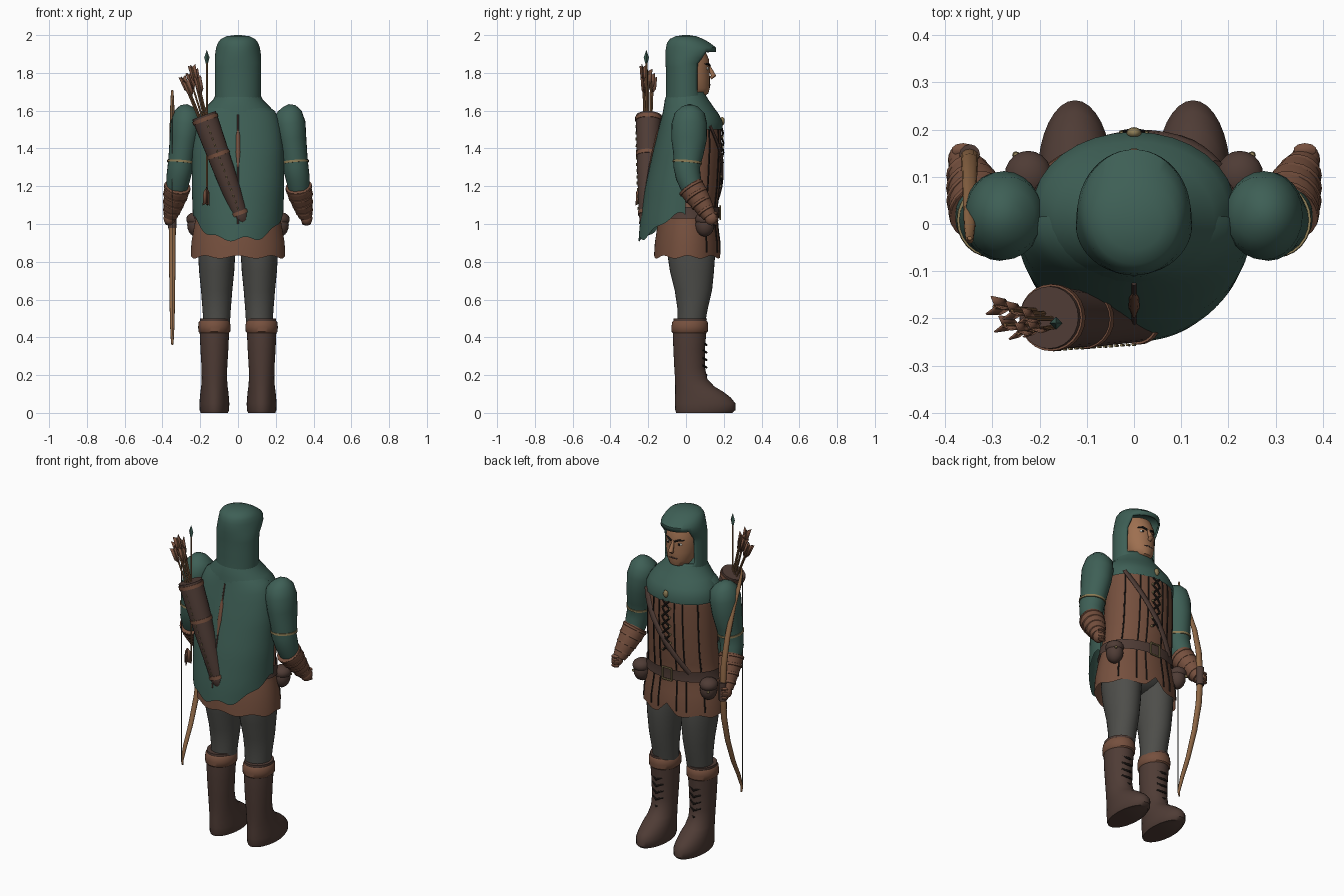
import bpy, bmesh, math
from math import sin, cos, radians, pi, tau
from mathutils import Vector

if "Cube" in bpy.data.objects:
    bpy.data.objects.remove(bpy.data.objects["Cube"])


def material(name, *rgb):
    m = bpy.data.materials.new(name)
    m.use_nodes = True
    m.diffuse_color = (*rgb, 1)
    m.node_tree.nodes["Principled BSDF"].inputs["Base Color"].default_value = (*rgb, 1)
    return m


GREEN = material("green_cloth", .048, .115, .092)
BROWN = material("brown_leather", .18, .08, .048)
DARK = material("dark_leather", .078, .045, .036)
GREY = material("grey_trousers", .075, .075, .068)
SKIN = material("skin", .34, .16, .08)
WOOD = material("bow_wood", .27, .135, .06)
GOLD = material("gold_trim", .26, .2, .09)
BLACK = material("black_thread", .016, .012, .01)
WHITE = material("eye_white", .6, .58, .52)


def finish(name, bm, mat):
    bmesh.ops.recalc_face_normals(bm, faces=bm.faces)
    mesh = bpy.data.meshes.new(name)
    bm.to_mesh(mesh)
    bm.free()
    mesh.materials.append(mat)
    mesh.shade_smooth()
    mesh.set_sharp_from_angle(angle=radians(42))
    ob = bpy.data.objects.new(name, mesh)
    bpy.context.collection.objects.link(ob)
    return ob


def skin_rings(name, rings, mat, closed=True, caps=True):
    """Bridge successive rings of points into a surface."""
    bm = bmesh.new()
    rows = [[bm.verts.new(p) for p in ring] for ring in rings]
    n = len(rows[0])
    for a, b in zip(rows, rows[1:]):
        for i in range(n if closed else n - 1):
            j = (i + 1) % n
            bm.faces.new((a[i], a[j], b[j], b[i]))
    if caps:
        bm.faces.new(rows[0])
        bm.faces.new(rows[-1])
    return finish(name, bm, mat)


def loft(name, sections, mat, cx=0, n=32, caps=True):
    """Horizontal ovals: height, half width, back y, front y."""
    return skin_rings(name, [[(cx + w * cos(i * tau / n), (b + f) / 2 + (f - b) / 2 * sin(i * tau / n), z)
                              for i in range(n)] for z, w, b, f in sections], mat, caps=caps)


def tube(name, pts, radii, mat, n=10, ref=(1, 0, 0)):
    """Sweep an oval along a path; a radius may be one number or a pair."""
    pts = [Vector(p) for p in pts]
    if not isinstance(radii, list):
        radii = [radii] * len(pts)
    rings = []
    for i, p in enumerate(pts):
        d = (pts[min(i + 1, len(pts) - 1)] - pts[max(i - 1, 0)]).normalized()
        r = Vector(ref)
        u = (r - d * d.dot(r)).normalized()
        v = d.cross(u)
        ru, rv = radii[i] if isinstance(radii[i], tuple) else (radii[i], radii[i])
        rings.append([p + u * ru * cos(k * tau / n) + v * rv * sin(k * tau / n) for k in range(n)])
    return skin_rings(name, rings, mat)


def ball(name, loc, size, mat, seg=20):
    bm = bmesh.new()
    bmesh.ops.create_uvsphere(bm, u_segments=seg, v_segments=seg // 2, radius=1)
    for v in bm.verts:
        v.co = Vector([c * s + l for c, s, l in zip(v.co, size, loc)])
    return finish(name, bm, mat)


def blend(sections, z):
    """Oval of a section list at any height."""
    for a, b in zip(sections, sections[1:]):
        if a[0] <= z <= b[0]:
            t = (z - a[0]) / (b[0] - a[0])
            return [p + (q - p) * t for p, q in zip(a[1:], b[1:])]
    return sections[0][1:] if z < sections[0][0] else sections[-1][1:]


def surface(sections, deg, z, out=0):
    w, b, f = blend(sections, z)
    a = radians(deg)
    return ((w + out) * cos(a), (b + f) / 2 + ((f - b) / 2 + out) * sin(a), z)


# Tunic with a notched hem
TUNIC = [(.82, .25, -.17, .185), (.9, .247, -.165, .183), (1.0, .23, -.15, .17), (1.06, .215, -.135, .165),
         (1.2, .208, -.12, .18), (1.4, .205, -.115, .19), (1.54, .2, -.11, .185), (1.62, .15, -.1, .13)]


def hem(deg):
    notch = max(0, 1 - abs(deg - 90) / 14) * .05
    return .825 + .008 * cos(radians(deg * 8)) + notch


heights = [None, .9, .95, 1.0, 1.06, 1.13, 1.2, 1.3, 1.4, 1.48, 1.54, 1.62]
skin_rings("tunic", [[surface(TUNIC, d, hem(d) if z is None else z) for d in range(0, 360, 5)]
                     for z in heights], BROWN, caps=False)
ball("hips", (0, .01, .93), (.2, .13, .09), GREY)

# Tunic seams, front lacing, strap and belt
for deg in (35, 62, 76, 104, 118, 145):
    tube("tunic_seam", [surface(TUNIC, deg, .85 + k * .055, .001) for k in range(13)], .0045, BLACK, 6)
for k in range(6):
    z = 1.2 + k * .052
    for s in (-1, 1):
        tube("chest_lace", [surface(TUNIC, 90 - 6 * s, z, .005), surface(TUNIC, 90, z + .022, .009),
                            surface(TUNIC, 90 + 6 * s, z + .045, .005)], .0055, BLACK, 6)
        ball("lace_eyelet", surface(TUNIC, 90 + 7 * s, z, .004), (.007, .007, .007), GOLD, 8)
tube("chest_strap", [surface(TUNIC, 35 + 90 * k / 12, 1.52 - .44 * k / 12, .008) for k in range(13)],
     (.008, .018), DARK, 8, (0, 1, 0))
loft("belt", [(z, *(v + o for v, o in zip(blend(TUNIC, z), (.011, -.011, .011))))
              for z in (1.03, 1.06, 1.09)], DARK, caps=False)
for s in (-1, 1):
    tube("buckle_side", [(.03 * s, .181, 1.025), (.03 * s, .181, 1.095)], .005, GOLD, 6)
    tube("buckle_bar", [(-.03, .181, 1.06 + .035 * s), (.03, .181, 1.06 + .035 * s)], .005, GOLD, 6, (0, 1, 0))

# Cowl over the shoulders, with clasp
loft("cowl", [(1.5, .215, -.13, .194), (1.54, .215, -.13, .195), (1.58, .2, -.125, .175), (1.62, .17, -.118, .145),
              (1.66, .13, -.112, .118), (1.69, .115, -.1, .1)], GREEN, caps=False)
ball("clasp", (0, .193, 1.545), (.016, .012, .022), GOLD, 12)

# Cape
CAPE = [(.9, .225, -.252, .19), (1.0, .237, -.245, .18), (1.2, .245, -.215, .16), (1.4, .242, -.17, .13),
        (1.53, .225, -.138, .12), (1.6, .195, -.12, .12), (1.64, .13, -.112, .11)]


def cape_ring(t):
    ring = []
    for d in range(172, 369, 4):
        low = .92 + .13 * abs(cos(radians(d))) ** 4 + .012 * cos(radians(d * 9))
        ring.append(surface(CAPE, d, low + (1.64 - low) * t))
    return ring


skin_rings("cape", [cape_ring(k / 14) for k in range(15)], GREEN, closed=False, caps=False)
tube("cape_seam", [surface(CAPE, 270, 1.0 + k * .058, .001) for k in range(11)], (.005, .004), DARK, 6)
tube("cape_tab", [surface(CAPE, 270, z, .002) for z in (1.3, 1.38, 1.47, 1.5)],
     [(.004, .004), (.012, .006), (.01, .006), (.004, .004)], BROWN, 8)

# Hood with an opening cut for the face
HOOD = [(1.64, .123, -.108, .105), (1.7, .123, -.106, .1), (1.8, .123, -.106, .1), (1.85, .123, -.108, .105),
        (1.88, .122, -.109, .135), (1.91, .12, -.109, .158), (1.935, .115, -.106, .158), (1.96, .106, -.1, .125),
        (1.98, .09, -.085, .09), (1.994, .06, -.055, .055), (2.0, .015, -.015, .015)]
rows = [1.64, 1.67, 1.7, 1.73, 1.76, 1.8, 1.83] + [s[0] for s in HOOD[3:]]
hood = loft("hood", [(z, *blend(HOOD, z)) for z in rows], GREEN, n=48)
bm = bmesh.new()
bm.from_mesh(hood.data)
opening = [f for f in bm.faces if 1.7 < f.calc_center_median().z < 1.9
           and f.calc_center_median().y > .05 and abs(f.calc_center_median().x) < .094]
bmesh.ops.delete(bm, geom=opening, context="FACES")
bm.to_mesh(hood.data)
bm.free()
rim = hood.modifiers.new("thickness", "SOLIDIFY")
rim.thickness = .01
ball("hood_button", (0, 0, 1.996), (.006, .006, .004), BROWN, 8)

# Face
loft("face", [(1.675, .03, .02, .09), (1.69, .055, -.01, .118), (1.72, .075, -.04, .126), (1.77, .088, -.06, .126),
              (1.82, .092, -.07, .125), (1.87, .09, -.07, .122), (1.92, .08, -.06, .1)], SKIN)
tube("nose", [(0, .12, 1.84), (0, .133, 1.81), (0, .146, 1.785), (0, .13, 1.772)],
     [.007, .011, .015, .009], SKIN, 10)
tube("mouth", [(-.026, .12, 1.735), (0, .127, 1.738), (.026, .12, 1.735)], .004, DARK, 6, (0, 1, 0))
for s in (-1, 1):
    ball("eye", (.036 * s, .112, 1.823), (.016, .008, .008), WHITE, 12)
    ball("pupil", (.036 * s, .119, 1.823), (.007, .004, .007), BLACK, 10)
    tube("eyebrow", [(.012 * s, .126, 1.838), (.036 * s, .118, 1.848), (.06 * s, .1, 1.846)],
         [.006, .006, .003], BLACK, 6, (0, 1, 0))

for s in (-1, 1):
    # Sleeve, elbow cap and trim
    tube("sleeve", [(.25 * s, .02, 1.625), (.257 * s, .02, 1.612), (.265 * s, .02, 1.585), (.275 * s, .018, 1.53),
                    (.285 * s, .016, 1.45), (.297 * s, .012, 1.37), (.305 * s, .004, 1.3), (.315 * s, .012, 1.25),
                    (.322 * s, .03, 1.19)],
         [.02, .05, (.073, .08), (.083, .094), (.077, .094), (.07, .08), (.068, .07), (.064, .066), .056], GREEN, 24)
    tube("sleeve_trim", [(.302 * s, .008, 1.334), (.303 * s, .007, 1.322)], (.073, .078), GOLD, 24)
    # Wrapped forearm guard and fist
    arm = [Vector((.32 * s, .022, 1.2)), Vector((.328 * s, .05, 1.16)), Vector((.345 * s, .095, 1.09)),
           Vector((.358 * s, .125, 1.04))]
    tube("forearm_guard", arm, [.069, .065, .05, .036], BROWN, 20)
    for t, r in ((.06, .071), (.3, .066), (.55, .057), (.8, .047)):
        p, d = arm[0].lerp(arm[3], t), (arm[3] - arm[0]).normalized() * .006
        tube("forearm_wrap", [p - d * 1.5, p - d, p + d, p + d * 1.5], [r - .006, r, r, r - .006], BROWN, 20)
    ball("fist", (.363 * s, .135, 1.03), (.031, .036, .037), BROWN)
    for k in range(4):
        ball("finger", (.362 * s, .157, 1.002 + k * .018), (.026, .015, .01), BROWN, 10)

    # Belt pouch
    ball("pouch", (.222 * s, .1, .995), (.047, .05, .062), DARK)
    ball("pouch_flap", (.224 * s, .102, 1.025), (.05, .053, .038), DARK)
    ball("pouch_button", (.25 * s, .146, 1.0), (.008, .008, .008), GOLD, 8)

    # Trouser leg and boot
    loft("trouser_leg", [(.47, .07, -.045, .1), (.55, .075, -.045, .115), (.65, .083, -.06, .138),
                         (.75, .093, -.085, .148), (.85, .099, -.1, .155), (.95, .095, -.1, .14)], GREY, .113 * s)
    loft("boot", [(0, .072, -.052, .245), (.015, .078, -.057, .262), (.05, .079, -.058, .262), (.08, .077, -.058, .238),
                  (.11, .074, -.057, .2), (.14, .07, -.057, .15), (.18, .067, -.058, .113), (.24, .068, -.062, .1),
                  (.34, .074, -.067, .1), (.43, .078, -.07, .108), (.5, .077, -.066, .11)], DARK, .125 * s)
    loft("boot_cuff", [(.422, .076, -.068, .106), (.43, .084, -.076, .115), (.455, .086, -.077, .117),
                       (.48, .083, -.073, .115), (.488, .076, -.066, .109)], BROWN, .125 * s)
    for k in range(5):
        z = .2 + k * .04
        tube("boot_lace", [(.125 * s - .035, .086, z + .012), (.125 * s, .108, z), (.125 * s + .035, .086, z + .012)],
             .006, BLACK, 6, (0, 1, 0))

# Quiver
top, foot = Vector((-.18, -.198, 1.575)), Vector((.03, -.208, 1.0))


def along(t):
    return top.lerp(foot, t)


tube("quiver", [along(t) for t in (0, .03, .5, .93, .98, 1)], [.066, .067, .056, .042, .034, .02], DARK, 24)
for t, r in ((.035, .071), (.36, .063), (.9, .048)):
    tube("quiver_band", [along(t - .016), along(t + .016)], r, BROWN, 24)
for k in range(14):
    t = .09 + k * .058
    w = -(.069 - .024 * t)
    tube("quiver_stitch", [along(t) + Vector((0, w, 0)), along(t + .025) + Vector((0, w, 0))], .003, GOLD, 6)


# Arrows: shaft with three feather blades
def arrow(start, end, fletch_at, toward):
    tube("arrow_shaft", [start, end], .005, WOOD, 8)
    d = (Vector(toward) - Vector(fletch_at)).normalized()
    side = d.orthogonal().normalized()
    bm = bmesh.new()
    for k in range(3):
        a = k * tau / 3
        out = side * cos(a) + d.cross(side) * sin(a)
        p = Vector(fletch_at)
        bm.faces.new([bm.verts.new(q) for q in (p, p + out * .022 - d * .012, p + out * .018 + d * .06, p + d * .085)])
    ob = finish("arrow_fletching", bm, BROWN)
    ob.modifiers.new("thickness", "SOLIDIFY").thickness = .004


for x, y, z in ((-.295, -.175, 1.77), (-.275, -.215, 1.75), (-.26, -.185, 1.79), (-.245, -.23, 1.83),
                (-.23, -.2, 1.81), (-.215, -.225, 1.77)):
    base = Vector((-.165 + (x + .25) * .4, -.2 + (y + .2) * .6, 1.5))
    arrow(base, (x, y, z), (x, y, z), base)
arrow((-.165, -.21, 1.1), (-.165, -.21, 1.87), (-.165, -.245, 1.11), (-.165, -.245, 1.3))
tube("arrow_head", [(-.165, -.21, z) for z in (1.85, 1.882, 1.92)], [.006, .014, .001], GREEN, 4)

# Bow and string
limb = [(1.71, -.03, .005), (1.68, -.035, .008), (1.6, -.005, .012), (1.5, .045, .014), (1.35, .1, .016),
        (1.2, .135, .018), (1.035, .148, .019)]
limb += [(2.07 - z, y, r) for z, y, r in reversed(limb[:-1])]
tube("bow", [(-.348, y, z) for z, y, r in limb], [(r, r * .8) for z, y, r in limb], WOOD, 12)
tube("bow_grip", [(-.348, .147, .98), (-.348, .147, 1.09)], .022, DARK, 12)
tube("bow_string", [(-.348, -.04, .39), (-.348, -.04, 1.68)], .0025, GREY, 6)
